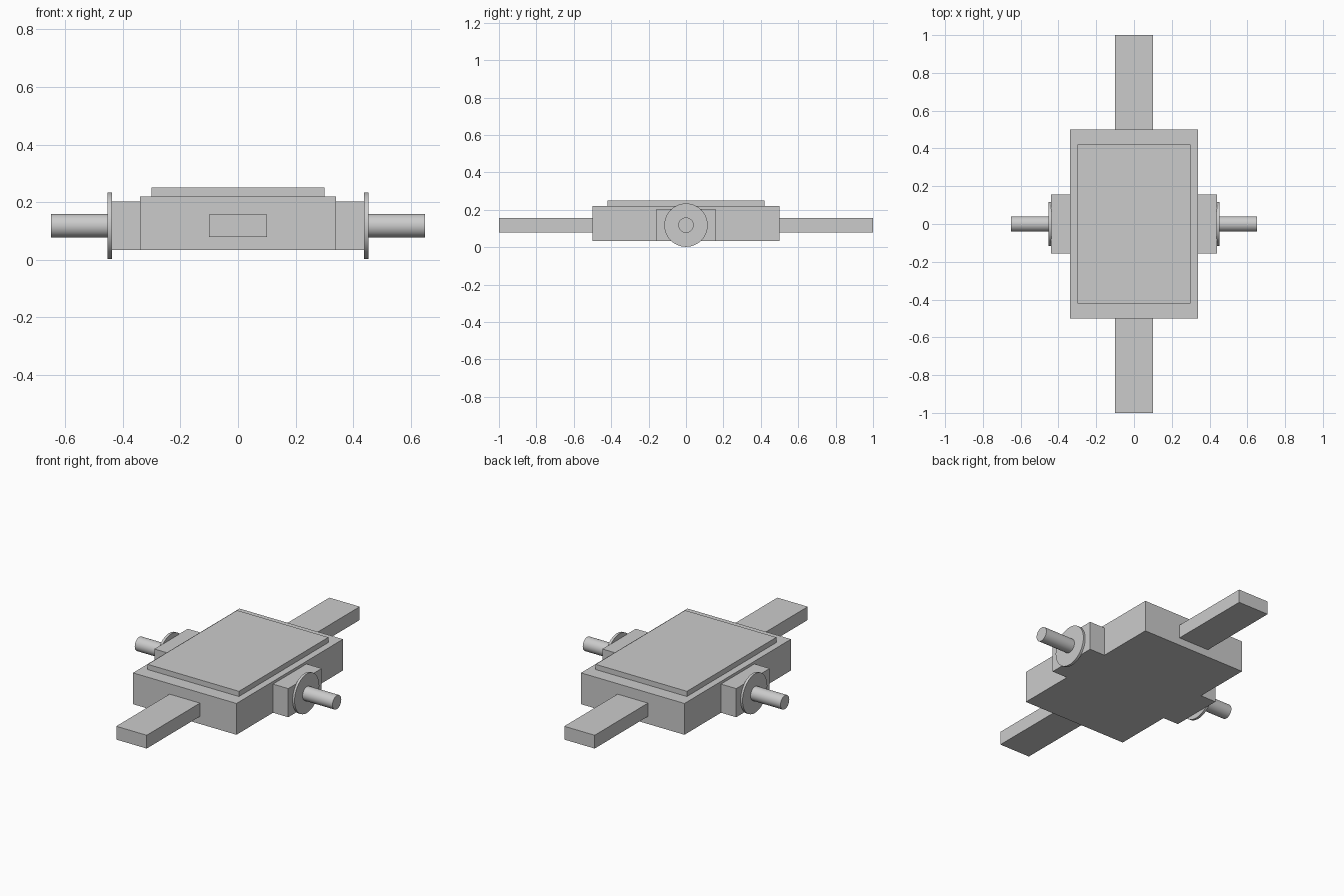
import bpy
import math

cube = bpy.data.objects.get("Cube")
if cube:
    bpy.data.objects.remove(cube, do_unlink=True)

AXIS_Z = 0.118  # shared height of the bars and shafts

grey = bpy.data.materials.new("plain_grey")
grey.use_nodes = True
colour = (0.6, 0.6, 0.6, 1)
grey.diffuse_color = colour
grey.node_tree.nodes["Principled BSDF"].inputs["Base Color"].default_value = colour


def box(name, x, y, z):
    """Box spanning the given (low, high) pair on each axis."""
    spans = (x, y, z)
    bpy.ops.mesh.primitive_cube_add(size=1, location=[(a + b) / 2 for a, b in spans])
    ob = bpy.context.object
    ob.name = name
    ob.scale = [b - a for a, b in spans]
    bpy.ops.object.transform_apply(location=False, rotation=False, scale=True)
    ob.data.materials.append(grey)


def rod(name, radius, x0, x1):
    """Smooth cylinder along x at the shared axis height."""
    bpy.ops.mesh.primitive_cylinder_add(
        vertices=48, radius=radius, depth=abs(x1 - x0),
        location=((x0 + x1) / 2, 0, AXIS_Z), rotation=(0, math.pi / 2, 0))
    ob = bpy.context.object
    ob.name = name
    ob.data.materials.append(grey)
    bpy.ops.object.shade_smooth_by_angle(angle=math.radians(30))


# Main body and raised top plate
box("body", (-0.34, 0.34), (-0.5, 0.5), (0.033, 0.219))
box("top_plate", (-0.3, 0.3), (-0.42, 0.42), (0.219, 0.25))

# Flat bars at the front and back
for name, s in (("front", -1), ("back", 1)):
    box(name + "_bar", (-0.1, 0.1), sorted((s * 0.5, s)), (0.078, 0.157))

# Side block, flange and shaft on each side
for name, s in (("left", 1), ("right", -1)):
    box(name + "_block", sorted((s * 0.34, s * 0.44)), (-0.157, 0.157), (0.033, 0.203))
    rod(name + "_flange", 0.116, s * 0.438, s * 0.453)
    rod(name + "_shaft", 0.041, s * 0.453, s * 0.65)
